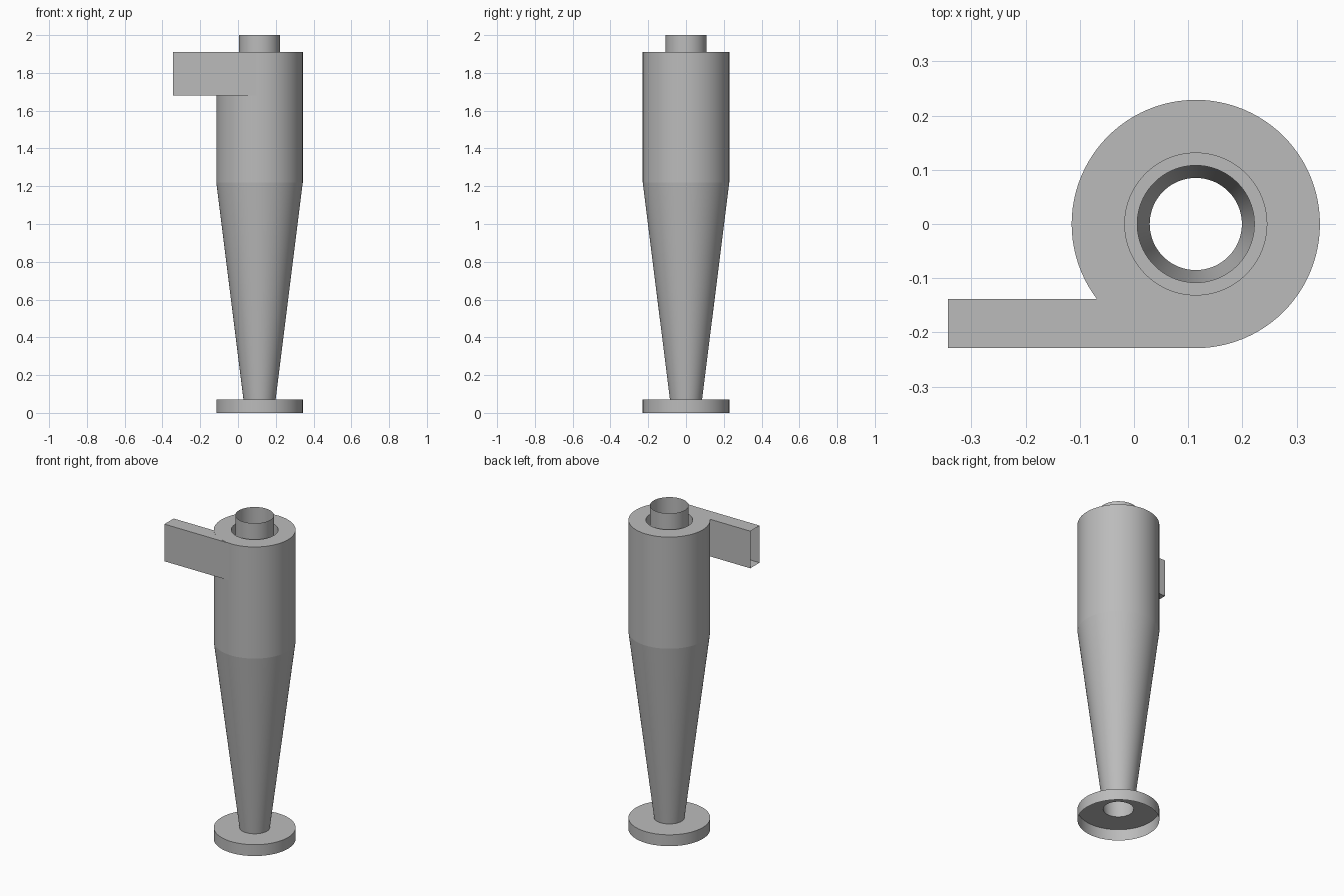
import bpy
import bmesh
import math

cube = bpy.data.objects.get("Cube")
if cube:
    bpy.data.objects.remove(cube, do_unlink=True)

# Main dimensions
AXIS_X = 0.114
BODY_R = 0.229
OUTLET_R = 0.108
RECESS_R = 0.131
TIP_R = 0.085
FLANGE_Z, CONE_Z, INLET_Z, ROOF_Z, TOP_Z = 0.07, 1.22, 1.68, 1.91, 2.0
SEGMENTS = 96

steel = bpy.data.materials.new("plain grey steel")
steel.use_nodes = True
colour = (0.5, 0.5, 0.5, 1)
steel.diffuse_color = colour
steel.node_tree.nodes["Principled BSDF"].inputs["Base Color"].default_value = colour


def finish(name, bm):
    """Turn a bmesh into a named, shaded steel object."""
    mesh = bpy.data.meshes.new(name)
    bm.to_mesh(mesh)
    bm.free()
    mesh.materials.append(steel)
    obj = bpy.data.objects.new(name, mesh)
    bpy.context.collection.objects.link(obj)
    bpy.ops.object.select_all(action="DESELECT")
    obj.select_set(True)
    bpy.context.view_layer.objects.active = obj
    bpy.ops.object.shade_smooth_by_angle(angle=math.radians(30))
    return obj


def lathe(name, profile):
    """Revolve an open (radius, z) profile around the vessel axis."""
    bm = bmesh.new()
    rings = []
    for r, z in profile:
        angles = [math.tau * i / SEGMENTS for i in range(SEGMENTS)]
        rings.append([bm.verts.new((AXIS_X + r * math.cos(a), r * math.sin(a), z))
                      for a in angles])
    for low, high in zip(rings, rings[1:]):
        for i in range(SEGMENTS):
            j = (i + 1) % SEGMENTS
            bm.faces.new((low[i], low[j], high[j], high[i]))
    return finish(name, bm)


# Base flange, open underneath
lathe("base_flange", [(BODY_R, 0), (BODY_R, FLANGE_Z), (TIP_R, FLANGE_Z)])

# Tapered lower section
lathe("cone", [(TIP_R, FLANGE_Z), (BODY_R, CONE_Z)])

# Straight barrel with its roof and the sunken collar around the outlet
lathe("barrel", [(BODY_R, CONE_Z), (BODY_R, ROOF_Z), (RECESS_R, ROOF_Z),
                 (RECESS_R, INLET_Z), (OUTLET_R, INLET_Z)])

# Outlet pipe, open at both ends
lathe("outlet_pipe", [(OUTLET_R, INLET_Z), (OUTLET_R, TOP_Z)])

# Tangential rectangular inlet duct, open at both ends
x0, x1 = -0.343, AXIS_X
y0, y1 = -0.2285, -0.138
z0, z1 = INLET_Z, ROOF_Z - 0.0005
bm = bmesh.new()
corners = [(y0, z0), (y1, z0), (y1, z1), (y0, z1)]
outer = [bm.verts.new((x0, y, z)) for y, z in corners]
inner = [bm.verts.new((x1, y, z)) for y, z in corners]
for i in range(4):
    j = (i + 1) % 4
    bm.faces.new((outer[i], outer[j], inner[j], inner[i]))
bmesh.ops.recalc_face_normals(bm, faces=bm.faces)
finish("inlet_duct", bm)
